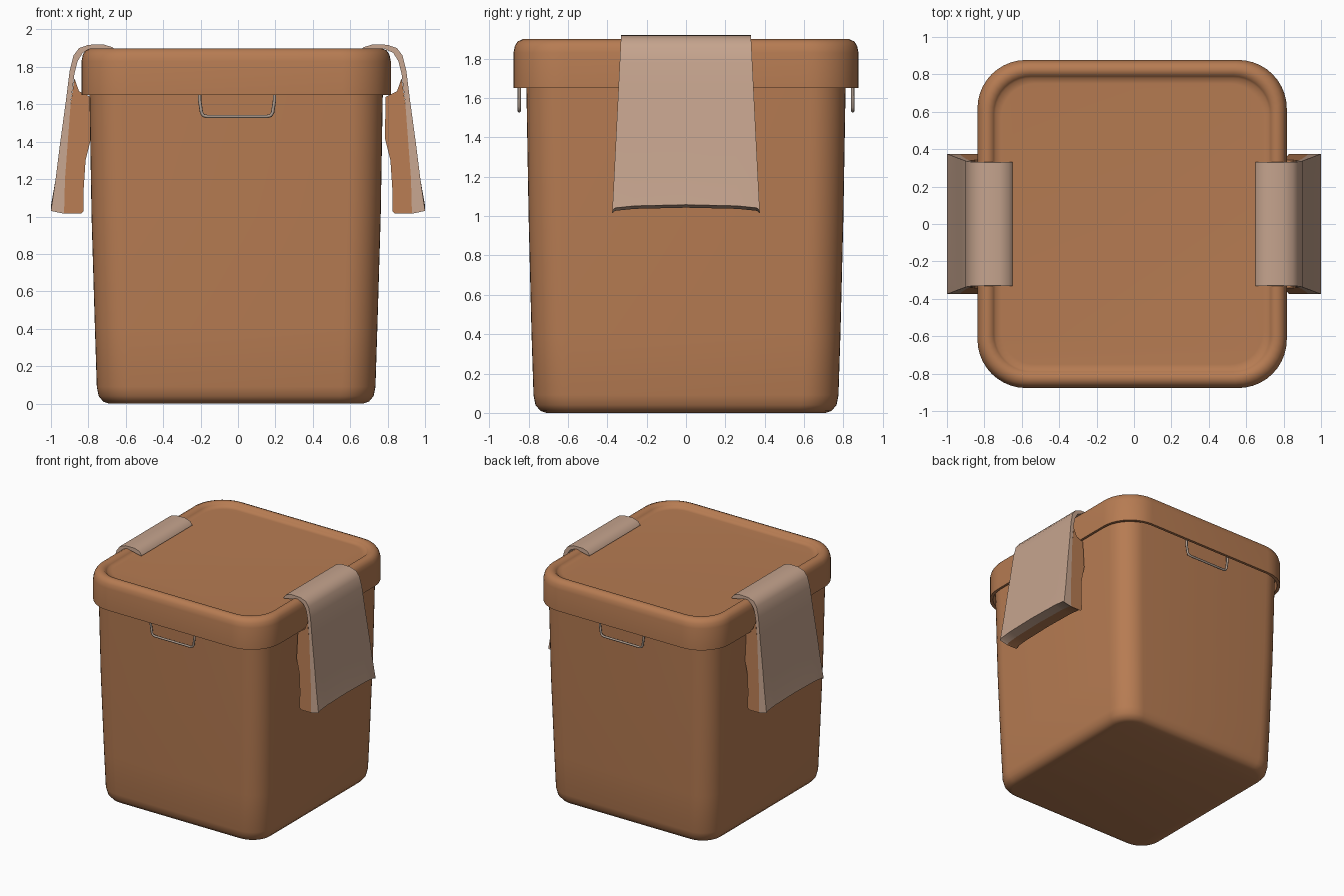
import bpy, bmesh, math
from mathutils import Vector

if "Cube" in bpy.data.objects:
    bpy.data.objects.remove(bpy.data.objects["Cube"], do_unlink=True)


def material(name, rgb):
    m = bpy.data.materials.new(name)
    m.use_nodes = True
    m.diffuse_color = (*rgb, 1)
    m.node_tree.nodes["Principled BSDF"].inputs["Base Color"].default_value = (*rgb, 1)
    return m


BROWN = material("warm brown plastic", (0.47, 0.20, 0.085))
CREAM = material("pale beige", (0.56, 0.37, 0.27))
WIRE = material("dull metal", (0.42, 0.33, 0.27))


def finish(bm, name, mat, angle=40):
    bmesh.ops.recalc_face_normals(bm, faces=bm.faces)
    mesh = bpy.data.meshes.new(name)
    bm.to_mesh(mesh)
    bm.free()
    obj = bpy.data.objects.new(name, mesh)
    bpy.context.collection.objects.link(obj)
    mesh.materials.append(mat)
    bpy.ops.object.select_all(action="DESELECT")
    obj.select_set(True)
    bpy.context.view_layer.objects.active = obj
    bpy.ops.object.shade_smooth_by_angle(angle=math.radians(angle))
    return obj


def loft(bm, rings):
    """Bridge closed point loops and cap both ends."""
    loops = [[bm.verts.new(p) for p in ring] for ring in rings]
    for a, b in zip(loops, loops[1:]):
        for i in range(len(a)):
            j = (i + 1) % len(a)
            bm.faces.new((a[i], a[j], b[j], b[i]))
    bm.faces.new(loops[0])
    bm.faces.new(loops[-1])


def rounded_rect(hx, hy, r, z, cx=-0.01, steps=10):
    points = []
    for q, (sx, sy) in enumerate([(1, 1), (-1, 1), (-1, -1), (1, -1)]):
        for k in range(steps + 1):
            a = math.pi / 2 * (q + k / steps)
            points.append((cx + sx * (hx - r) + r * math.cos(a),
                           sy * (hy - r) + r * math.sin(a), z))
    return points


def stack(name, levels, mat):
    bm = bmesh.new()
    loft(bm, [rounded_rect(*level) for level in levels])
    return finish(bm, name, mat, 50)


# Tapered bucket: half width, half depth, corner radius, height
stack("bucket_body", [
    (0.68, 0.71, 0.14, 0.0), (0.71, 0.74, 0.16, 0.01), (0.735, 0.765, 0.18, 0.04),
    (0.745, 0.775, 0.18, 0.09), (0.755, 0.785, 0.18, 0.4), (0.773, 0.80, 0.18, 1.0),
    (0.785, 0.812, 0.18, 1.7)], BROWN)

# Lid with hollow skirt, rounded rim and sunken panel
stack("lid", [
    (0.77, 0.80, 0.19, 1.72), (0.805, 0.85, 0.25, 1.72), (0.808, 0.855, 0.25, 1.65),
    (0.827, 0.877, 0.26, 1.65), (0.827, 0.877, 0.26, 1.83), (0.82, 0.87, 0.26, 1.865),
    (0.805, 0.855, 0.25, 1.888), (0.78, 0.83, 0.23, 1.899), (0.755, 0.805, 0.21, 1.895),
    (0.74, 0.79, 0.20, 1.88), (0.73, 0.78, 0.19, 1.868), (0.70, 0.75, 0.18, 1.866)], BROWN)


def latch_part(name, profile, side, mat):
    """Sweep an x-z profile across the latch, which flares toward its foot."""
    rings = []
    for t, lift in [(-1, 0), (-0.96, 0.012), (-0.7, 0.022), (0, 0.028),
                    (0.7, 0.022), (0.96, 0.012), (1, 0)]:
        ring = []
        for x, z in profile:
            half = 0.33 + 0.05 * (1.92 - z)
            ring.append((side * x, t * half, z + (lift if z < 1.1 else 0)))
        rings.append(ring)
    bm = bmesh.new()
    loft(bm, rings)
    return finish(bm, name, mat)


# Latches: pale outer strap hooked over the rim, brown pad behind it
strap_out = [(0.65, 1.875), (0.67, 1.905), (0.72, 1.92), (0.80, 1.918), (0.85, 1.90),
             (0.88, 1.86), (0.90, 1.78), (0.92, 1.62), (0.95, 1.4), (0.975, 1.2), (1.0, 1.03)]
strap_in = [(0.93, 1.015), (0.925, 1.2), (0.91, 1.4), (0.895, 1.6), (0.875, 1.76),
            (0.858, 1.83), (0.83, 1.875), (0.78, 1.898), (0.66, 1.872)]
pad = [(0.93, 1.015), (0.925, 1.2), (0.91, 1.4), (0.895, 1.6), (0.875, 1.74),
       (0.85, 1.67), (0.79, 1.64), (0.785, 1.42), (0.815, 1.3), (0.825, 1.15), (0.825, 1.03), (0.84, 1.015)]
for side, label in ((1, "left"), (-1, "right")):
    latch_part(label + "_latch_strap", strap_out + strap_in, side, CREAM)
    latch_part(label + "_latch_pad", pad, side, BROWN)


# Wire loops hanging under the lid, front and back
def wire_loop(name, y):
    curve = bpy.data.curves.new(name, "CURVE")
    curve.dimensions = "3D"
    curve.bevel_depth = 0.009
    curve.bevel_resolution = 2
    half = [(0.20, 1.70), (0.20, 1.62), (0.19, 1.555), (0.18, 1.54), (0.16, 1.535)]
    path = half + [(-x, z) for x, z in reversed(half)]
    spline = curve.splines.new("POLY")
    spline.points.add(len(path) - 1)
    for point, (x, z) in zip(spline.points, path):
        point.co = (x - 0.005, y, z, 1)
    obj = bpy.data.objects.new(name, curve)
    bpy.context.collection.objects.link(obj)
    curve.materials.append(WIRE)


wire_loop("front_wire_loop", -0.847)
wire_loop("back_wire_loop", 0.847)
